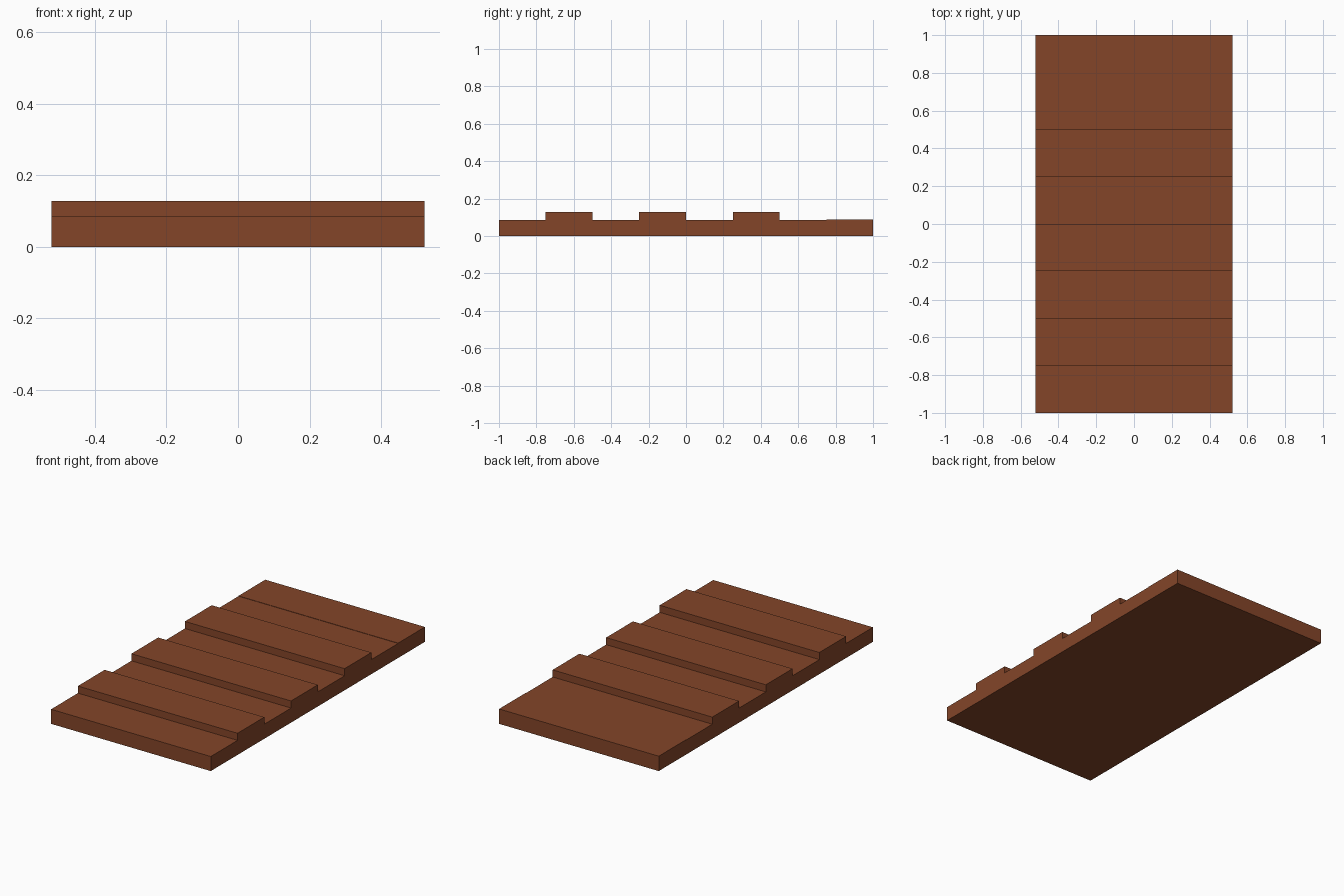
import bpy
import bmesh

if "Cube" in bpy.data.objects:
    bpy.data.objects.remove(bpy.data.objects["Cube"])

HALF_W = 0.522          # half width along x
LOW, HIGH = 0.086, 0.128
STEP = 0.25             # depth of each plank along y

brown = bpy.data.materials.new("brown_wood")
brown.diffuse_color = (0.23, 0.06, 0.022, 1)
brown.use_nodes = True
brown.node_tree.nodes["Principled BSDF"].inputs["Base Color"].default_value = brown.diffuse_color

# Side profile (y, z): alternating low and raised planks, plain landing at the back
heights = [LOW, HIGH, LOW, HIGH, LOW, HIGH, LOW, LOW + 0.002]
profile = [(-1, 0)]
for i, h in enumerate(heights):
    y = -1 + i * STEP
    profile += [(y, h), (y + STEP, h)]
profile.append((1, 0))

# Extrude the profile across the width
bm = bmesh.new()
face = bm.faces.new([bm.verts.new((-HALF_W, y, z)) for y, z in profile])
ext = bmesh.ops.extrude_face_region(bm, geom=[face])
moved = [v for v in ext["geom"] if isinstance(v, bmesh.types.BMVert)]
bmesh.ops.translate(bm, verts=moved, vec=(2 * HALF_W, 0, 0))
bmesh.ops.recalc_face_normals(bm, faces=bm.faces)

mesh = bpy.data.meshes.new("ribbed_ramp")
bm.to_mesh(mesh)
bm.free()
mesh.materials.append(brown)
ramp = bpy.data.objects.new("ribbed_ramp", mesh)
bpy.context.collection.objects.link(ramp)
